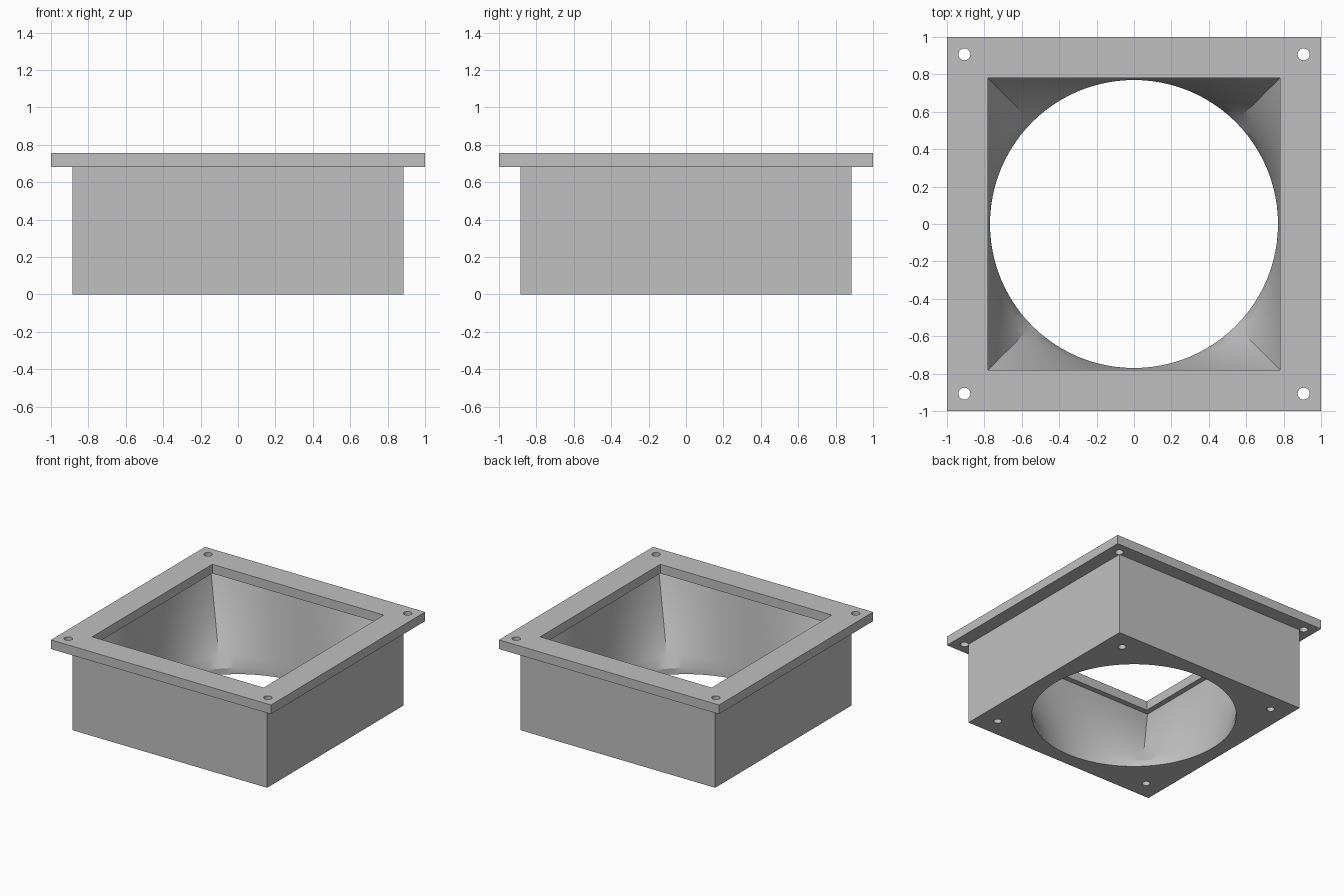
import bpy, bmesh, math

if "Cube" in bpy.data.objects:
    bpy.data.objects.remove(bpy.data.objects["Cube"])

SEGMENTS = 96      # points around each ring, corners included
LOFT_ROWS = 8
FLANGE_Z, TOP_Z, COLLAR_Z = 0.68, 0.755, 0.05
DUCT, FLANGE, OPENING, LOFT, RADIUS = 0.885, 1.0, 0.78, 0.825, 0.77

grey = bpy.data.materials.new("plain grey")
grey.diffuse_color = (0.527, 0.527, 0.527, 1)
grey.use_nodes = True
grey.node_tree.nodes["Principled BSDF"].inputs["Base Color"].default_value = grey.diffuse_color


def ring(half, z, roundness=0.0):
    """Ring that blends from a square (0) of the given half width to the round outlet (1)."""
    points = []
    for i in range(SEGMENTS):
        a = 2 * math.pi * i / SEGMENTS
        c, s = math.cos(a), math.sin(a)
        r = (1 - roundness) * half / max(abs(c), abs(s)) + roundness * RADIUS
        points.append((r * c, r * s, z))
    return points


# Closed wall section: outside, flange, opening, ledge, square-to-round loft, collar
rings = [ring(DUCT, 0), ring(DUCT, FLANGE_Z), ring(FLANGE, FLANGE_Z), ring(FLANGE, TOP_Z),
         ring(OPENING, TOP_Z), ring(OPENING, FLANGE_Z)]
for k in range(LOFT_ROWS + 1):
    t = k / LOFT_ROWS
    rings.append(ring(LOFT, FLANGE_Z + (COLLAR_Z - FLANGE_Z) * t, t))
rings.append(ring(RADIUS, 0, 1))

bm = bmesh.new()
loops = [[bm.verts.new(p) for p in r] for r in rings]
for k, lower in enumerate(loops):
    upper = loops[(k + 1) % len(loops)]
    for i in range(SEGMENTS):
        j = (i + 1) % SEGMENTS
        bm.faces.new((lower[i], lower[j], upper[j], upper[i]))
bmesh.ops.recalc_face_normals(bm, faces=bm.faces)
mesh = bpy.data.meshes.new("duct_adapter")
bm.to_mesh(mesh)
bm.free()
mesh.materials.append(grey)
adapter = bpy.data.objects.new("duct_adapter", mesh)
bpy.context.collection.objects.link(adapter)


def drill(offset, radius, z_low, z_high):
    """Cut one screw hole near each corner."""
    for sx in (-1, 1):
        for sy in (-1, 1):
            bpy.ops.mesh.primitive_cylinder_add(
                vertices=24, radius=radius, depth=z_high - z_low,
                location=(sx * offset, sy * offset, (z_low + z_high) / 2))
            cutter = bpy.context.object
            cutter.name = "hole_cutter"
            cutter.hide_render = True
            cutter.data.materials.append(grey)
            bpy.context.view_layer.objects.active = adapter
            cut = adapter.modifiers.new("hole", 'BOOLEAN')
            cut.operation, cut.solver, cut.object = 'DIFFERENCE', 'EXACT', cutter
            bpy.ops.object.modifier_apply(modifier=cut.name)
            bpy.data.objects.remove(cutter)


drill(0.907, 0.032, FLANGE_Z - 0.1, TOP_Z + 0.1)   # through the flange
drill(0.73, 0.03, -0.1, 0.15)                      # blind holes in the base

# Smooth loft, collar and holes with crisp edges elsewhere
bpy.ops.object.select_all(action='DESELECT')
adapter.select_set(True)
bpy.context.view_layer.objects.active = adapter
bpy.ops.object.shade_smooth_by_angle(angle=math.radians(25))
